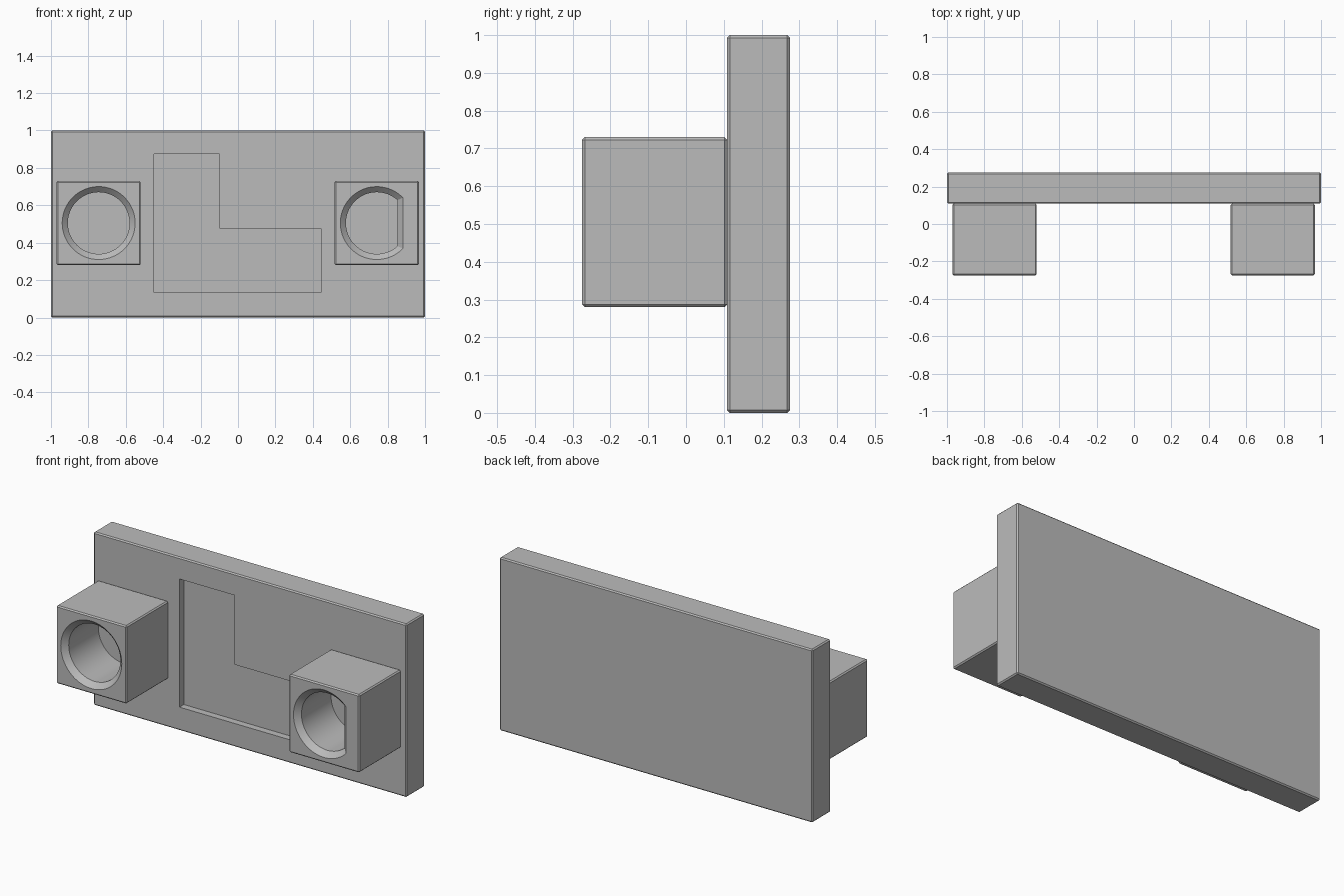
import bpy, bmesh, math

if "Cube" in bpy.data.objects:
    bpy.data.objects.remove(bpy.data.objects["Cube"])

grey = bpy.data.materials.new("plain grey")
grey.diffuse_color = (0.5, 0.5, 0.5, 1)
grey.use_nodes = True
grey.node_tree.nodes["Principled BSDF"].inputs["Base Color"].default_value = grey.diffuse_color


def make_object(name, bm):
    bmesh.ops.recalc_face_normals(bm, faces=bm.faces[:])
    mesh = bpy.data.meshes.new(name)
    bm.to_mesh(mesh)
    bm.free()
    mesh.materials.append(grey)
    obj = bpy.data.objects.new(name, mesh)
    bpy.context.collection.objects.link(obj)
    return obj


def bevelled_box(name, x0, x1, y0, y1, z0, z1, bevel=0.007):
    bm = bmesh.new()
    bmesh.ops.create_cube(bm, size=1)
    for v in bm.verts:
        v.co = (x1 if v.co.x > 0 else x0, y1 if v.co.y > 0 else y0, z1 if v.co.z > 0 else z0)
    bmesh.ops.bevel(bm, geom=bm.edges[:], offset=bevel, segments=1, affect='EDGES')
    return make_object(name, bm)


def loft(name, sections):
    """Closed solid through (y, [(x, z), ...]) sections."""
    bm = bmesh.new()
    rings = [[bm.verts.new((x, y, z)) for x, z in pts] for y, pts in sections]
    n = len(rings[0])
    for a, b in zip(rings, rings[1:]):
        for i in range(n):
            j = (i + 1) % n
            bm.faces.new((a[i], a[j], b[j], b[i]))
    bm.faces.new(rings[0])
    bm.faces.new(rings[-1])
    return make_object(name, bm)


def hole_outline(cx, cz, r, flat=None, n=64):
    """Circle, or a D shape with its flat at distance 'flat' towards +x."""
    if flat is None:
        angles = [2 * math.pi * i / n for i in range(n)]
    else:
        a = math.acos(flat / r)
        angles = [a + (2 * math.pi - 2 * a) * i / (n - 1) for i in range(n)]
    return [(cx + r * math.cos(t), cz + r * math.sin(t)) for t in angles]


def cut(obj, cutter):
    cutter.hide_render = True
    mod = obj.modifiers.new("cut", 'BOOLEAN')
    mod.operation = 'DIFFERENCE'
    mod.solver = 'EXACT'
    mod.object = cutter
    bpy.ops.object.select_all(action='DESELECT')
    bpy.context.view_layer.objects.active = obj
    obj.select_set(True)
    bpy.ops.object.modifier_apply(modifier=mod.name)
    bpy.data.objects.remove(cutter)
    bpy.ops.object.shade_smooth_by_angle(angle=math.radians(25))


# Upright plate with a shallow L-shaped recess in its front
FRONT, SEAM, BACK = -0.275, 0.109, 0.275
plate = bevelled_box("plate", -1, 1, SEAM, BACK, 0, 1)
l_shape = [(-0.45, 0.135), (0.445, 0.135), (0.445, 0.475),
           (-0.10, 0.475), (-0.10, 0.875), (-0.45, 0.875)]
cut(plate, loft("recess_cutter", [(SEAM - 0.05, l_shape), (SEAM + 0.04, l_shape)]))

# Two socket blocks: a round hole on the left, a D-shaped hole on the right
CZ, HALF = 0.505, 0.225
for name, cx, flat in (("round_socket", -0.745, None), ("d_socket", 0.742, 0.11)):
    block = bevelled_box(name, cx - HALF, cx + HALF, FRONT, SEAM, CZ - HALF, CZ + HALF)
    sections = []
    # Countersunk mouth, then a straight blind bore
    for y, grow in ((-0.02, 0.05), (0.03, 0.0), (0.30, 0.0)):
        f = None if flat is None else flat + grow
        sections.append((FRONT + y, hole_outline(cx, CZ, 0.165 + grow, f)))
    cut(block, loft(name + "_cutter", sections))
